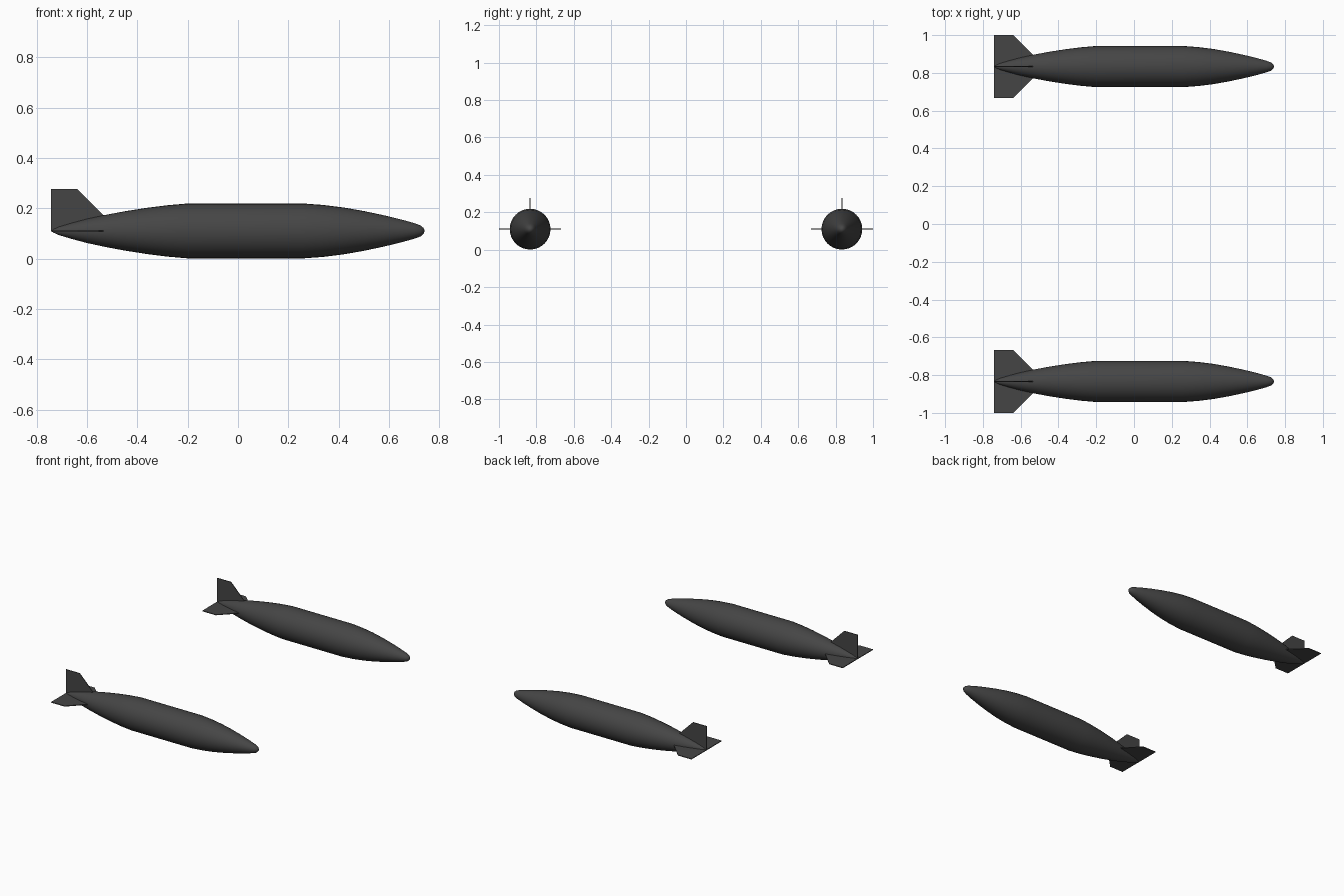
import bpy, bmesh, math

if "Cube" in bpy.data.objects:
    bpy.data.objects.remove(bpy.data.objects["Cube"])

CZ, CY, SEG = 0.11, 0.8335, 32

# Hull half-profile: (x, radius) from tail to nose
PROFILE = [(-0.742, 0), (-0.735, 0.006), (-0.71, 0.017), (-0.66, 0.032), (-0.60, 0.048),
           (-0.53, 0.063), (-0.45, 0.078), (-0.36, 0.092), (-0.28, 0.102), (-0.20, 0.109),
           (0.03, 0.109), (0.26, 0.109), (0.34, 0.103), (0.42, 0.093), (0.50, 0.079),
           (0.58, 0.062), (0.65, 0.045), (0.70, 0.031), (0.725, 0.022), (0.737, 0.012), (0.742, 0)]
# Fin outline: (x, distance from axis)
FIN = [(-0.742, 0), (-0.742, 0.1665), (-0.638, 0.1665), (-0.532, 0.06), (-0.532, 0)]

mat = bpy.data.materials.new("dark_grey")
mat.diffuse_color = (0.06, 0.06, 0.06, 1)
mat.use_nodes = True
mat.node_tree.nodes["Principled BSDF"].inputs["Base Color"].default_value = mat.diffuse_color


def finish(name, bm, y):
    bmesh.ops.recalc_face_normals(bm, faces=bm.faces)
    me = bpy.data.meshes.new(name)
    bm.to_mesh(me)
    bm.free()
    me.materials.append(mat)
    ob = bpy.data.objects.new(name, me)
    ob.location = (0, y, CZ)
    bpy.context.collection.objects.link(ob)
    return ob


def hull(name, y):
    bm = bmesh.new()
    vs = [bm.verts.new((x, 0, r)) for x, r in PROFILE]
    es = [bm.edges.new(p) for p in zip(vs, vs[1:])]
    bmesh.ops.spin(bm, geom=vs + es, cent=(0, 0, 0), axis=(1, 0, 0),
                   angle=2 * math.pi, steps=SEG, use_duplicate=False)
    bmesh.ops.remove_doubles(bm, verts=bm.verts, dist=1e-5)
    ob = finish(name, bm, y)
    bpy.ops.object.select_all(action='DESELECT')
    ob.select_set(True)
    bpy.context.view_layer.objects.active = ob
    bpy.ops.object.shade_smooth_by_angle(angle=math.radians(35))


def fin(name, y, angle, t=0.005):
    bm = bmesh.new()
    face = bm.faces.new([bm.verts.new((x, -t / 2, r)) for x, r in FIN])
    ext = bmesh.ops.extrude_face_region(bm, geom=[face], use_keep_orig=True)
    bmesh.ops.translate(bm, vec=(0, t, 0),
                        verts=[v for v in ext["geom"] if isinstance(v, bmesh.types.BMVert)])
    ob = finish(name, bm, y)
    ob.rotation_euler.x = angle


# Two identical bodies, each with three tail fins
for side, s in (("left", 1), ("right", -1)):
    hull(f"{side}_hull", s * CY)
    for part, a in (("top", 0), ("inner", s * math.pi / 2), ("outer", -s * math.pi / 2)):
        fin(f"{side}_{part}_fin", s * CY, a)
